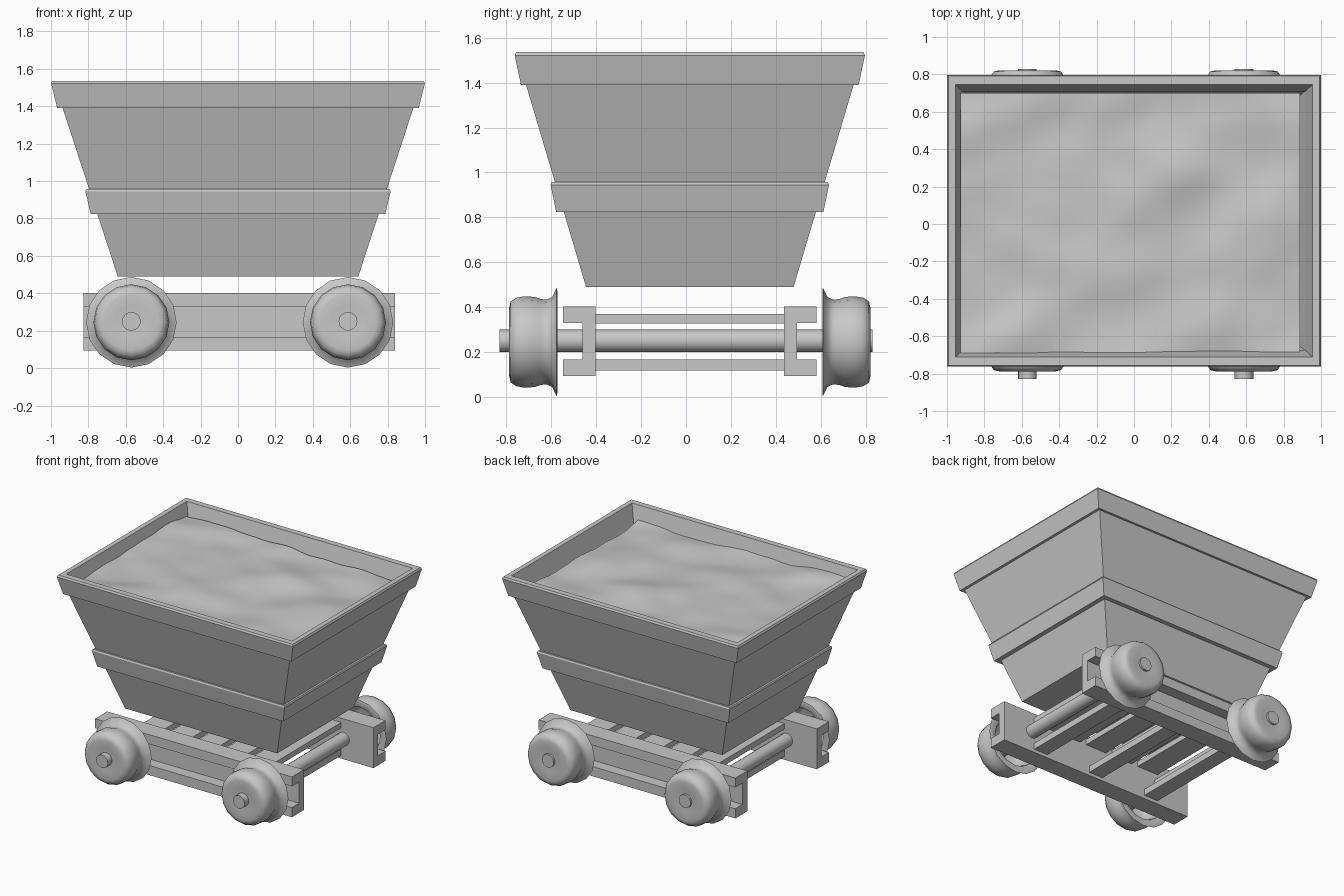
import bpy, bmesh, math
from mathutils import Vector, noise

if "Cube" in bpy.data.objects:
    bpy.data.objects.remove(bpy.data.objects["Cube"], do_unlink=True)

grey = bpy.data.materials.new("plain_grey")
grey.use_nodes = True
grey.diffuse_color = (0.58, 0.58, 0.58, 1)
grey.node_tree.nodes["Principled BSDF"].inputs["Base Color"].default_value = (0.58, 0.58, 0.58, 1)
CY = 0.017  # the hopper and chassis sit slightly off centre


def finish(name, bm, smooth=None):
    bmesh.ops.recalc_face_normals(bm, faces=bm.faces)
    mesh = bpy.data.meshes.new(name)
    bm.to_mesh(mesh)
    bm.free()
    obj = bpy.data.objects.new(name, mesh)
    bpy.context.collection.objects.link(obj)
    mesh.materials.append(grey)
    if smooth:
        bpy.ops.object.select_all(action="DESELECT")
        obj.select_set(True)
        bpy.context.view_layer.objects.active = obj
        bpy.ops.object.shade_smooth_by_angle(angle=math.radians(smooth))
    return obj


def box(name, lo, hi):
    bm = bmesh.new()
    bmesh.ops.create_cube(bm, size=1)
    for v in bm.verts:
        v.co = Vector([(a + b) / 2 + c * (b - a) for a, b, c in zip(lo, hi, v.co)])
    return finish(name, bm)


def rect_loft(name, rings, closed=False):
    """Skin rectangles given as (half x, half y, z)."""
    bm = bmesh.new()
    loops = [[bm.verts.new((sx * x, CY + sy * y, z))
              for sx, sy in ((-1, -1), (1, -1), (1, 1), (-1, 1))] for x, y, z in rings]
    pairs = list(zip(loops, loops[1:] + loops[:1])) if closed else list(zip(loops, loops[1:]))
    for a, b in pairs:
        for i in range(4):
            j = (i + 1) % 4
            bm.faces.new((a[i], a[j], b[j], b[i]))
    if not closed:
        bm.faces.new(loops[0])
        bm.faces.new(loops[-1])
    return finish(name, bm)


def lathe(name, profile, x, y, z, side, smooth):
    """Spin (radius, distance) pairs about the y axis."""
    bm = bmesh.new()
    verts = [bm.verts.new((r, side * d, 0)) for r, d in profile]
    edges = [bm.edges.new(p) for p in zip(verts, verts[1:])]
    bmesh.ops.spin(bm, geom=verts + edges, cent=(0, 0, 0), axis=(0, 1, 0),
                   angle=math.tau, steps=16, use_duplicate=False)
    bmesh.ops.remove_doubles(bm, verts=bm.verts, dist=0.0005)
    bmesh.ops.translate(bm, verts=bm.verts, vec=(x, y, z))
    return finish(name, bm, smooth)


# Hopper with hollow inside
rect_loft("hopper", [(0.643, 0.462, 0.49), (0.98, 0.768, 1.52),
                     (0.96, 0.735, 1.52), (0.62, 0.43, 0.55)])

# Bands around the hopper, with a small bevel at the top
rect_loft("top_band", [(0.966, 0.752, 1.39), (0.999, 0.78, 1.522), (0.992, 0.773, 1.536),
                       (0.955, 0.728, 1.536), (0.915, 0.692, 1.40)], True)
rect_loft("middle_band", [(0.787, 0.595, 0.823), (0.816, 0.62, 0.945), (0.811, 0.615, 0.957),
                          (0.76, 0.57, 0.957), (0.73, 0.54, 0.823)], True)

# Uneven load, a little higher on one side
bm = bmesh.new()
bmesh.ops.create_grid(bm, x_segments=28, y_segments=22, size=1)
for v in bm.verts:
    x, y = v.co.x * 0.908 - 0.02, v.co.y * 0.695 + 0.005
    bump = noise.noise(Vector((x * 2.2, y * 3.2, 4.0))) + 0.3 * noise.noise(Vector((x * 6, y * 6, 1)))
    v.co = (x, y, 1.437 - 0.02 * x + 0.04 * bump)
finish("load", bm, 60)

# Channel beams, open to the outside
for name, side in (("front", -1), ("back", 1)):
    bm = bmesh.new()
    section = [(0.42, 0.093), (0.565, 0.093), (0.565, 0.167), (0.478, 0.167),
               (0.478, 0.33), (0.565, 0.33), (0.565, 0.402), (0.42, 0.402)]
    face = bm.faces.new([bm.verts.new((-0.825, CY + side * y, z)) for y, z in section])
    ext = bmesh.ops.extrude_face_region(bm, geom=[face])
    bmesh.ops.translate(bm, vec=(1.665, 0, 0),
                        verts=[g for g in ext["geom"] if isinstance(g, bmesh.types.BMVert)])
    finish(name + "_beam", bm)


# Cross slats: a nearly closed upper layer over a few spaced lower ones
def slats(name, count, spacing, half, bottom, top):
    for i in range(count):
        x = (i - (count - 1) / 2) * spacing + 0.008
        box(f"{name}_slat_{i + 1}", (x - half, -0.405, bottom), (x + half, 0.445, top))


slats("upper", 5, 0.235, 0.09, 0.328, 0.37)
slats("lower", 3, 0.5, 0.06, 0.118, 0.167)

# Axles and flanged wheels with hollow backs
wheel = [(0.0, 0.203), (0.09, 0.205), (0.15, 0.212), (0.18, 0.205), (0.197, 0.18), (0.203, 0.145),
         (0.201, 0.10), (0.191, 0.07), (0.189, 0.045), (0.2, 0.02), (0.242, 0.0),
         (0.227, -0.003), (0.18, 0.012), (0.165, 0.05), (0.155, 0.13), (0.12, 0.16), (0.0, 0.16)]
for end, x in (("right", -0.57), ("left", 0.588)):
    lathe(end + "_axle", [(0, -0.83), (0.05, -0.83), (0.05, 0.83), (0, 0.83)], x, 0, 0.25, 1, 40)
    for name, side in (("front", -1), ("back", 1)):
        lathe(f"{name}_{end}_wheel", wheel, x, CY + side * 0.593, 0.245, side, 50)
